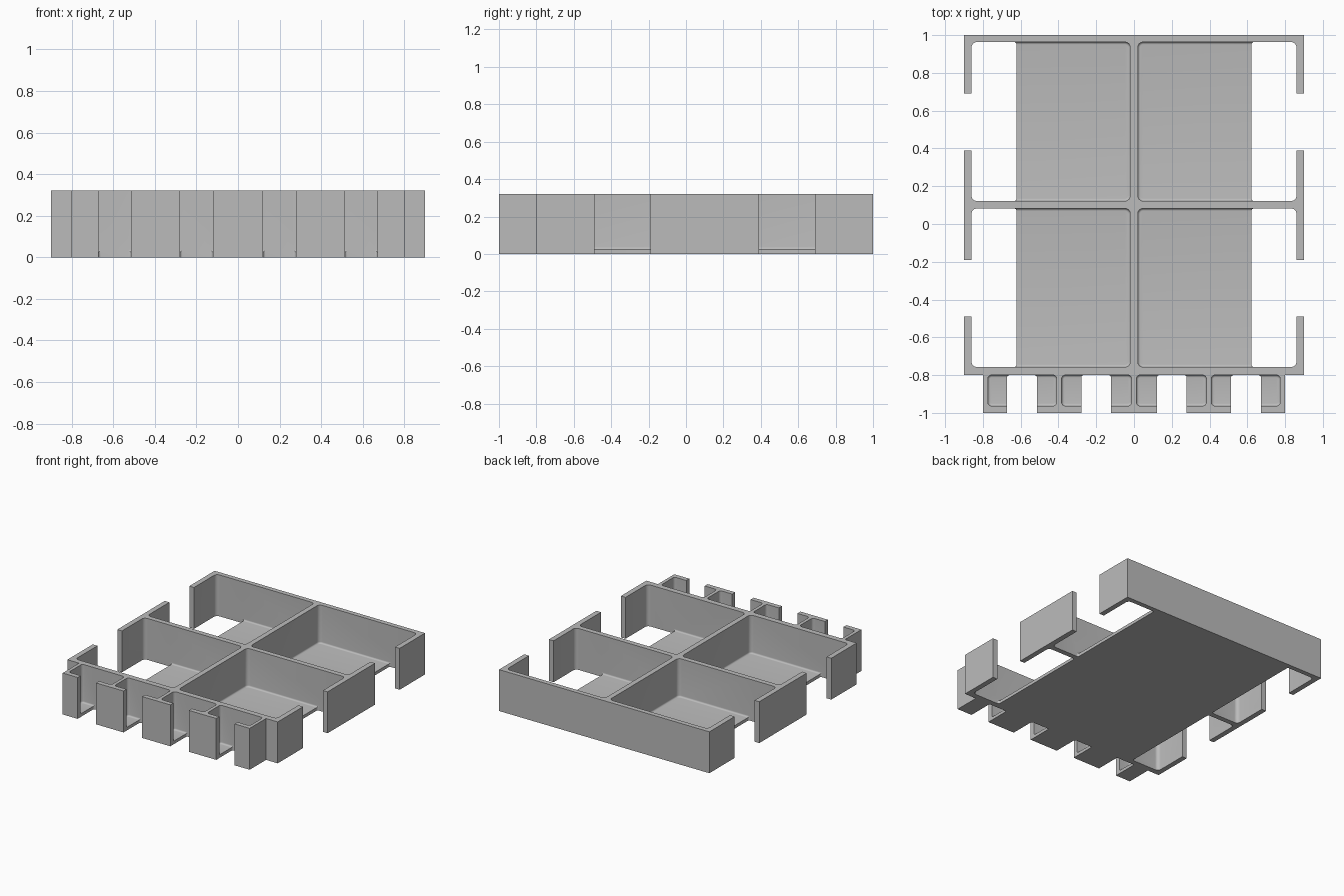
import bpy
import bmesh

if "Cube" in bpy.data.objects:
    bpy.data.objects.remove(bpy.data.objects["Cube"], do_unlink=True)

HEIGHT = 0.32
FLOOR = 0.024
CORNER = 0.028   # upright inside corners
COVE = 0.013     # small rounding where floor meets walls
ABOVE, BELOW = 0.5, -0.1

grey = bpy.data.materials.new("plain grey")
grey.use_nodes = True
grey.diffuse_color = (0.5, 0.5, 0.5, 1)
grey.node_tree.nodes["Principled BSDF"].inputs["Base Color"].default_value = (0.5, 0.5, 0.5, 1)


def to_object(bm, name):
    bmesh.ops.recalc_face_normals(bm, faces=bm.faces)
    mesh = bpy.data.meshes.new(name)
    bm.to_mesh(mesh)
    bm.free()
    mesh.materials.append(grey)
    obj = bpy.data.objects.new(name, mesh)
    bpy.context.collection.objects.link(obj)
    return obj


def round_edges(bm, test, radius):
    edges = [e for e in bm.edges if test(*[v.co for v in e.verts])]
    bmesh.ops.bevel(bm, geom=edges, offset=radius, offset_type='OFFSET',
                    segments=6, profile=0.5, affect='EDGES')


def box(xs, ys, zs):
    bm = bmesh.new()
    bmesh.ops.create_cube(bm, size=1)
    for v in bm.verts:
        for i, span in enumerate((xs, ys, zs)):
            v.co[i] = max(span) if v.co[i] > 0 else min(span)
    return bm


def upright(a, b):
    return abs(a.z - b.z) > 0.1


def cut(bm, name):
    """Subtract a shape from the tray."""
    cutter = to_object(bm, name)
    cutter.hide_render = True
    mod = tray.modifiers.new(name, 'BOOLEAN')
    mod.operation = 'DIFFERENCE'
    mod.solver = 'EXACT'
    mod.object = cutter
    bpy.ops.object.modifier_apply(modifier=mod.name)
    bpy.data.objects.remove(cutter, do_unlink=True)


def cut_room(xs, ys, corner):
    """Hollow with rounded corners and a coved floor."""
    bm = box(xs, ys, (FLOOR, ABOVE))
    round_edges(bm, upright, corner)
    round_edges(bm, lambda a, b: max(a.z, b.z) < FLOOR + 0.001, COVE)
    cut(bm, "room_cutter")


# Solid block: main rectangle with a narrower front step
half = [(0.9, 1), (0.9, -0.8), (0.8, -0.8), (0.8, -1)]
outline = half + [(-x, y) for x, y in reversed(half)]
bm = bmesh.new()
base = bm.faces.new([bm.verts.new((x, y, 0)) for x, y in outline])
top = bmesh.ops.extrude_face_region(bm, geom=[base])["geom"]
for v in top:
    if isinstance(v, bmesh.types.BMVert):
        v.co.z = HEIGHT
tray = to_object(bm, "compartment_tray")
bpy.context.view_layer.objects.active = tray
tray.select_set(True)

for side in (-1, 1):
    # Main rooms, each with a bottomless strip along its outer wall
    for ys in ((-0.757, 0.082), (0.122, 0.963)):
        cut_room((side * 0.02, side * 0.86), ys, CORNER)
        strip = box((side * 0.622, side * 0.86), ys, (BELOW, ABOVE))
        round_edges(strip, lambda a, b: upright(a, b) and abs(a.x) > 0.8, CORNER)
        round_edges(strip, lambda a, b: upright(a, b) and abs(a.x) < 0.63, COVE)
        cut(strip, "strip_cutter")

    # Side wall openings
    for ys in ((-0.49, -0.19), (0.39, 0.69)):
        cut(box((side * 0.8, side * 1.0), ys, (BELOW, ABOVE)), "side_opening_cutter")

    # Front bays with full-height slots
    for inner, outer, middle in ((0.013, 0.383, 0.2), (0.409, 0.774, 0.593)):
        cut_room((side * inner, side * outer), (-0.963, -0.8), 0.02)
        slot = box((side * (middle - 0.079), side * (middle + 0.079)),
                   (-1.1, -0.8), (BELOW, ABOVE))
        round_edges(slot, lambda a, b: upright(a, b) and a.y > -0.9, COVE)
        cut(slot, "slot_cutter")

bpy.ops.object.shade_smooth_by_angle()
